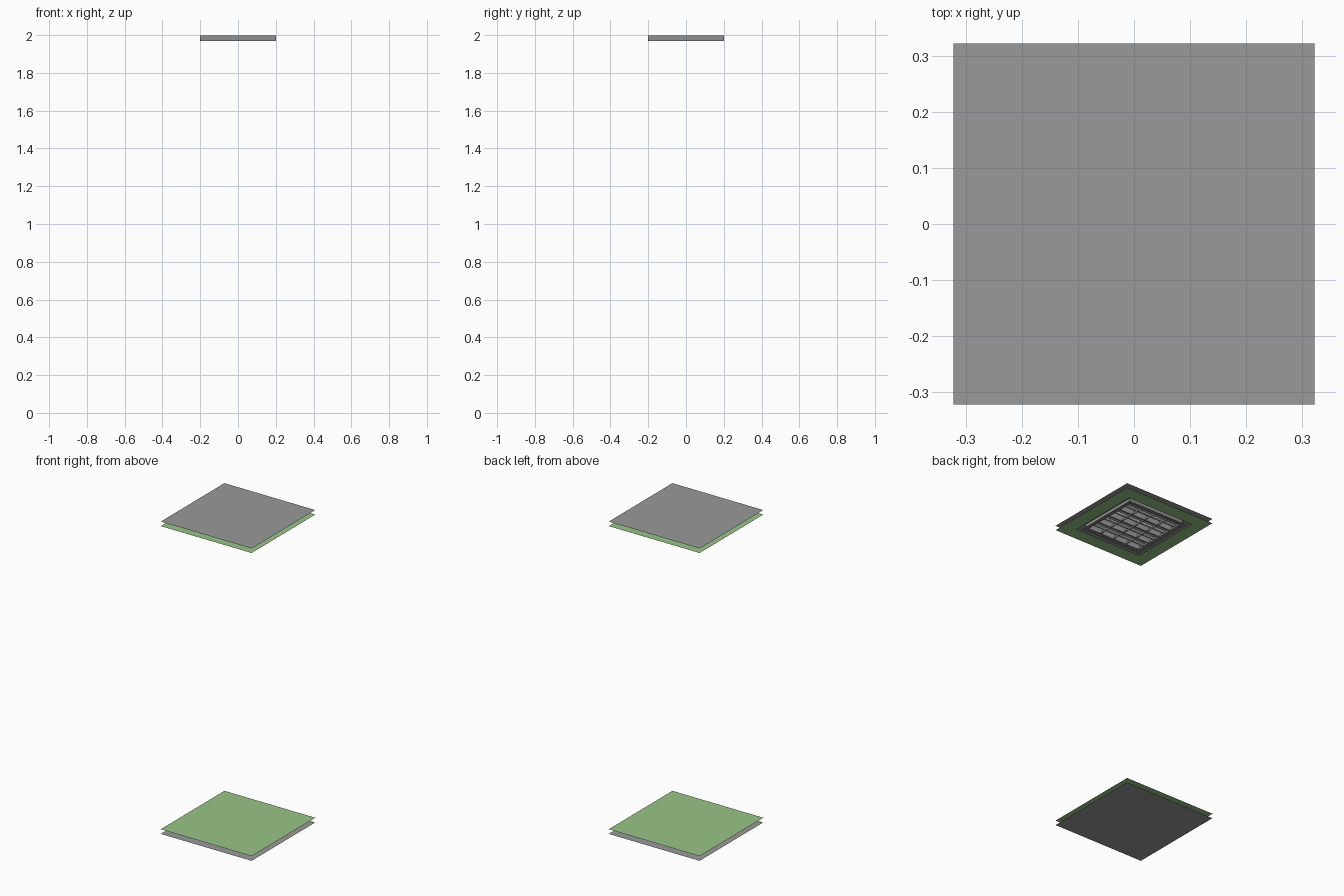
import bpy, bmesh, math
from mathutils import Matrix

cube = bpy.data.objects.get("Cube")
if cube:
    bpy.data.objects.remove(cube, do_unlink=True)


def material(name, r, g, b):
    m = bpy.data.materials.new(name)
    m.use_nodes = True
    m.diffuse_color = (r, g, b, 1)
    m.node_tree.nodes["Principled BSDF"].inputs["Base Color"].default_value = (r, g, b, 1)
    return m


GREY = material("concrete grey", 0.32, 0.32, 0.32)
GREEN = material("pale green", 0.32, 0.56, 0.25)
FRAME = material("metal frame", 0.28, 0.28, 0.28)
WHITE = material("light white", 0.85, 0.85, 0.85)
SILVER = material("reflector silver", 0.65, 0.65, 0.65)

SLAB = 0.322           # half width of the floor and ceiling
TOP, CEIL = 2.0, 1.97  # roof and ceiling heights
BOX, RIM = 0.2, 0.212  # half widths of the light housing and its rim
BAYS, CELLS = 4, 4
INNER = 0.19


def finish(name, bm, mat):
    me = bpy.data.meshes.new(name)
    bm.to_mesh(me)
    bm.free()
    me.materials.append(mat)
    ob = bpy.data.objects.new(name, me)
    bpy.context.collection.objects.link(ob)
    return ob


def sheet(name, half, z, mat):
    bm = bmesh.new()
    bmesh.ops.create_grid(bm, x_segments=1, y_segments=1, size=half,
                          matrix=Matrix.Translation((0, 0, z)))
    return finish(name, bm, mat)


def ring(name, outer, inner, z, mat):
    # Square sheet with a square hole
    bm = bmesh.new()
    bmesh.ops.create_grid(bm, x_segments=1, y_segments=1, size=outer,
                          matrix=Matrix.Translation((0, 0, z)))
    face = bm.faces[:][0]
    bmesh.ops.inset_individual(bm, faces=[face], thickness=outer - inner)
    bmesh.ops.delete(bm, geom=[face], context='FACES')
    return finish(name, bm, mat)


def add_box(bm, size, centre):
    bmesh.ops.create_cube(bm, size=1, matrix=Matrix.Translation(centre) @ Matrix.Diagonal((*size, 1)))


# Roof, ceiling, floor and underside
sheet("roof", SLAB, TOP, GREY)
ring("ceiling", SLAB, BOX, CEIL + 0.001, GREEN)
sheet("floor", SLAB, 0.03, GREEN)
sheet("floor_underside", SLAB, 0, GREY)

# Light housing, open below
bm = bmesh.new()
add_box(bm, (2 * BOX, 2 * BOX, TOP - CEIL - 0.001), (0, 0, (TOP + CEIL - 0.001) / 2))
bmesh.ops.delete(bm, geom=[f for f in bm.faces if f.normal.z < -0.5], context='FACES')
finish("light_housing", bm, FRAME)
ring("light_rim", RIM, INNER, CEIL - 0.001, FRAME)

# Curved reflector troughs and tubes, one per bay
pitch = 2 * INNER / BAYS
reflectors, tubes = bmesh.new(), bmesh.new()
for i in range(BAYS):
    yc = -INNER + pitch * (i + 0.5)
    rows = []
    for k in range(9):
        t = k / 4 - 1
        z = 1.996 - 0.022 * t * t
        rows.append([reflectors.verts.new((x, yc + t * pitch * 0.47, z)) for x in (-INNER, INNER)])
    for a, b in zip(rows, rows[1:]):
        reflectors.faces.new((a[0], b[0], b[1], a[1]))
    bmesh.ops.create_cone(tubes, cap_ends=True, segments=12, radius1=0.008, radius2=0.008,
                          depth=2 * INNER, matrix=Matrix.Translation((0, yc, 1.984))
                          @ Matrix.Rotation(math.pi / 2, 4, 'Y'))
for ob in (finish("light_reflectors", reflectors, SILVER), finish("light_tubes", tubes, WHITE)):
    bpy.ops.object.select_all(action='DESELECT')
    ob.select_set(True)
    bpy.context.view_layer.objects.active = ob
    bpy.ops.object.shade_smooth_by_angle()

# Bay dividers and cross louvres
bm = bmesh.new()
for i in range(BAYS + 1):
    add_box(bm, (2 * INNER, 0.006, 0.008), (0, -INNER + pitch * i, 1.975))
for j in range(CELLS + 1):
    add_box(bm, (0.005, 2 * INNER, 0.012), (-INNER + 2 * INNER * j / CELLS, 0, 1.977))
finish("light_louvres", bm, FRAME)
